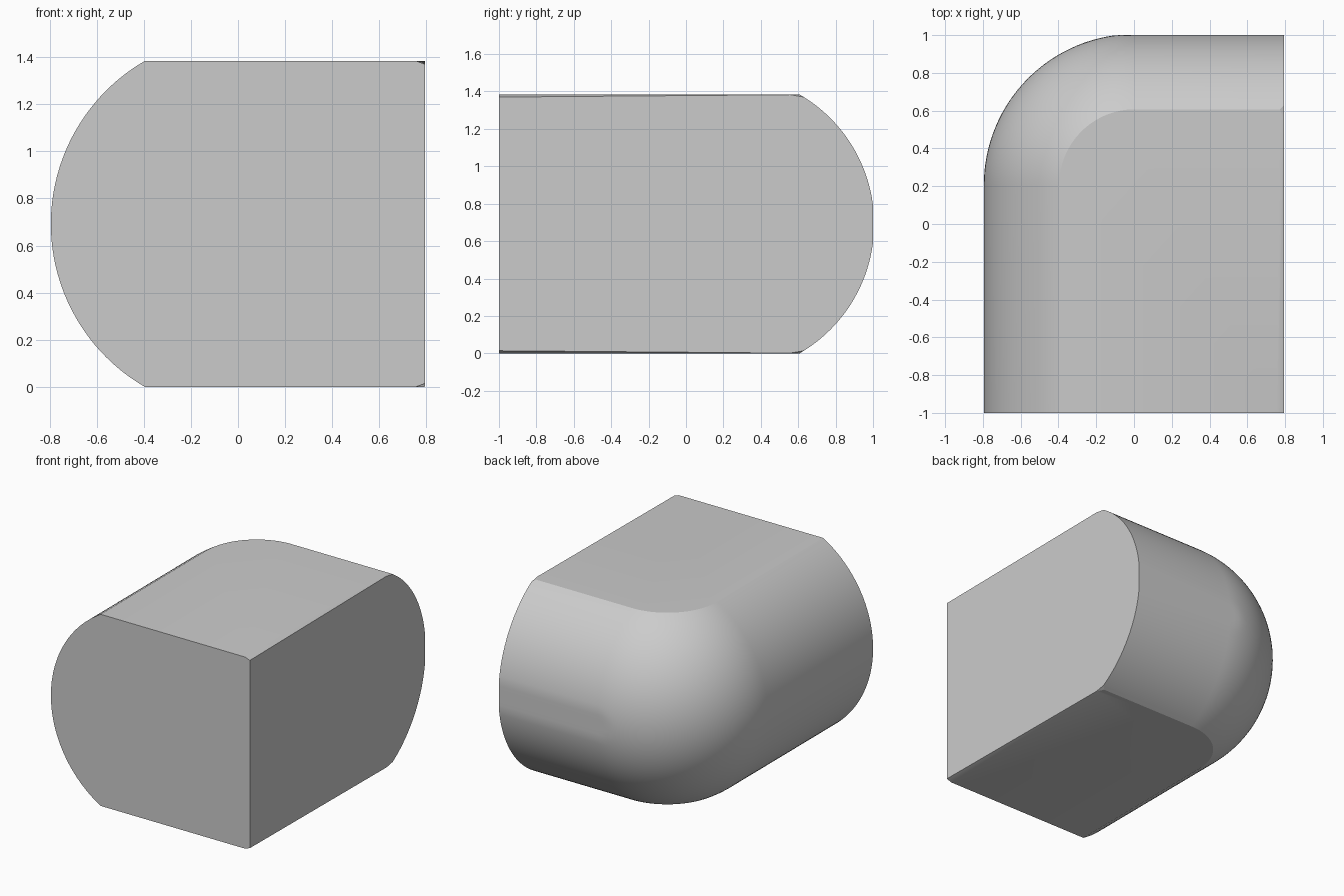
import bpy, bmesh, math
from mathutils import Vector

if "Cube" in bpy.data.objects:
    bpy.data.objects.remove(bpy.data.objects["Cube"])

R, H = 0.80, 1.384            # fillet radius, block height
CX, CY = 0.005, 0.206         # centre of the rounded corner
RIGHT, FRONT, BACK = 0.795, -1.0, 1.0
LEVELS, ARC = 48, 32

bm = bmesh.new()


def ring(z):
    """Horizontal outline: straight sides joined by a rounded back-left corner."""
    r = math.sqrt(R * R - (z - H / 2) ** 2)
    pts = [(CX - r, FRONT)]
    for i in range(ARC + 1):
        a = math.pi - i / ARC * math.pi / 2
        pts.append((CX + r * math.cos(a), min(CY + r * math.sin(a), BACK)))
    pts += [(RIGHT, min(CY + r, BACK)), (RIGHT, FRONT)]
    return [bm.verts.new((x, y, z)) for x, y in pts]


# Body: stacked outlines following the circular profile
limit = math.asin(H / 2 / R)
rings = [ring(H / 2 + R * math.sin(limit * (2 * i / LEVELS - 1)))
         for i in range(LEVELS + 1)]
for low, high in zip(rings, rings[1:]):
    n = len(low)
    for i in range(n):
        j = (i + 1) % n
        bm.faces.new((low[i], low[j], high[j], high[i]))
bm.faces.new(rings[-1])
bm.faces.new(rings[0])


def shave(points):
    """Trim the solid outside the plane through three points and cap the cut."""
    a, b, c = (Vector(p) for p in points)
    normal = (b - a).cross(c - a).normalized()
    if normal.dot(a - Vector((0, 0, H / 2))) < 0:
        normal.negate()
    geom = bm.verts[:] + bm.edges[:] + bm.faces[:]
    cut = bmesh.ops.bisect_plane(bm, geom=geom, dist=1e-6, plane_co=a,
                                 plane_no=normal, clear_outer=True)["geom_cut"]
    edges = [e for e in cut if isinstance(e, bmesh.types.BMEdge) and e.is_boundary]
    bmesh.ops.holes_fill(bm, edges=edges, sides=0)


# Slim tapered chamfers on the right edges, top and bottom
chamfers = [
    [(0.757, -1, H), (RIGHT, -1, H - 0.014), (0.791, 0.55, H)],
    [(RIGHT, 0.55, H), (RIGHT, 0.607, H - 0.010), (0.772, 0.607, H)],
]
for pts in chamfers:
    shave(pts)
    shave([(x, y, H - z) for x, y, z in pts])

bmesh.ops.recalc_face_normals(bm, faces=bm.faces[:])
mesh = bpy.data.meshes.new("rounded_block")
bm.to_mesh(mesh)
bm.free()
block = bpy.data.objects.new("rounded_block", mesh)
bpy.context.collection.objects.link(block)
bpy.context.view_layer.objects.active = block
block.select_set(True)
bpy.ops.object.shade_smooth_by_angle(angle=math.radians(22))
